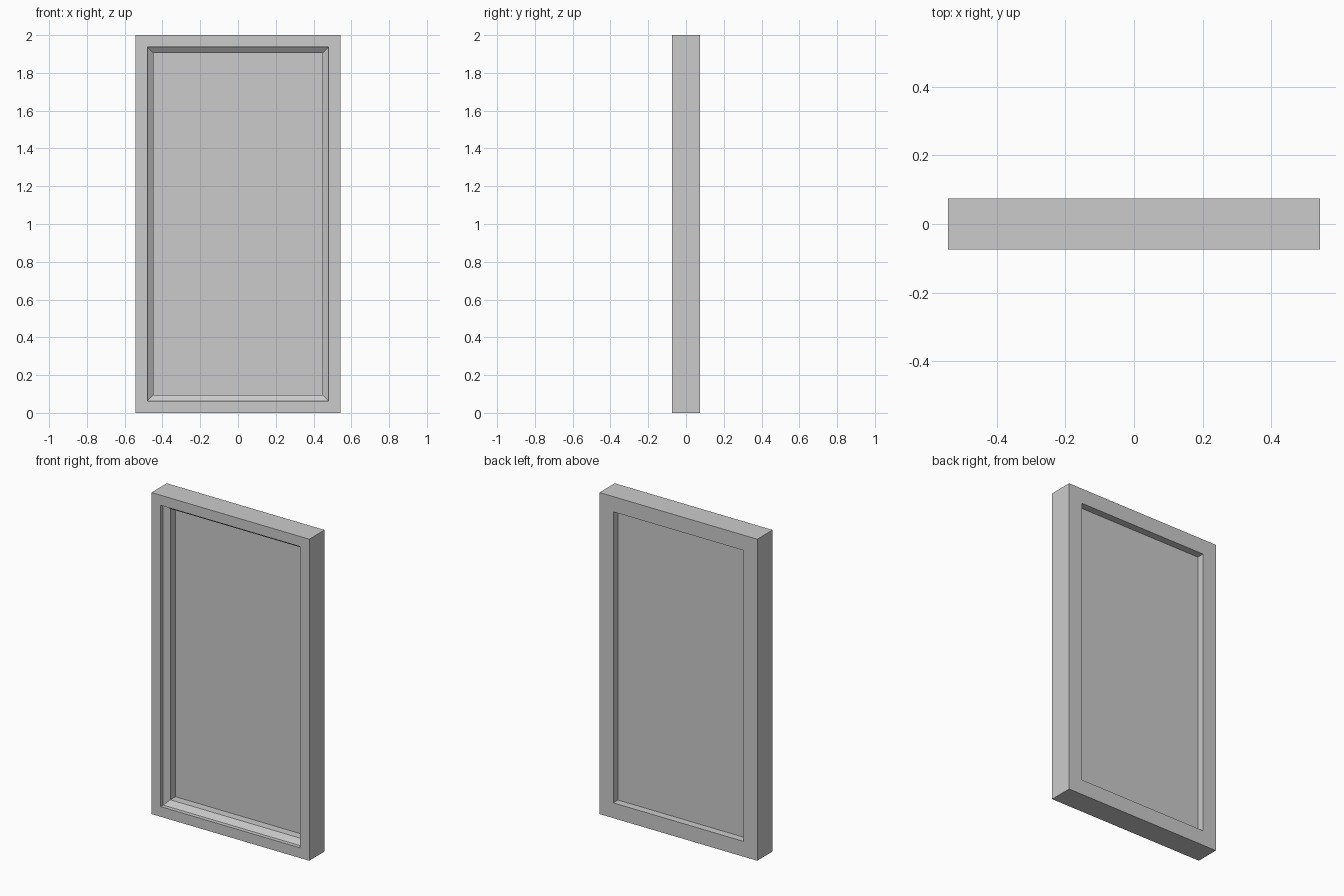
import bpy
import bmesh

if "Cube" in bpy.data.objects:
    bpy.data.objects.remove(bpy.data.objects["Cube"], do_unlink=True)

HALF_WIDTH, HEIGHT, HALF_DEPTH = 0.543, 2.0, 0.075
LIP, OPENING = 0.063, 0.095      # margins at the front lip and the inner opening
PANEL_Y = 0.027

grey = bpy.data.materials.new("plain grey")
grey.use_nodes = True
grey.diffuse_color = (0.6, 0.6, 0.6, 1)
grey.node_tree.nodes["Principled BSDF"].inputs["Base Color"].default_value = (0.6, 0.6, 0.6, 1)


def rectangle(bm, margin, y):
    """Four corners of the outline, inset by margin, at depth y."""
    w, low, high = HALF_WIDTH - margin, margin, HEIGHT - margin
    return [bm.verts.new((x, y, z)) for x, z in ((-w, low), (w, low), (w, high), (-w, high))]


def finish(bm, name):
    bmesh.ops.recalc_face_normals(bm, faces=bm.faces)
    mesh = bpy.data.meshes.new(name)
    bm.to_mesh(mesh)
    bm.free()
    mesh.materials.append(grey)
    obj = bpy.data.objects.new(name, mesh)
    bpy.context.collection.objects.link(obj)
    return obj


# Mitred frame: one moulding profile (margin, depth) swept round the outline
profile = [
    (0, -HALF_DEPTH),
    (LIP, -HALF_DEPTH),
    (LIP, -0.05),
    (OPENING, -0.025),
    (OPENING, HALF_DEPTH),
    (0, HALF_DEPTH),
]
bm = bmesh.new()
loops = [rectangle(bm, margin, y) for margin, y in profile]
for a, b in zip(loops, loops[1:] + loops[:1]):
    for i in range(4):
        j = (i + 1) % 4
        bm.faces.new((a[i], a[j], b[j], b[i]))
finish(bm, "frame")

# Thin panel closing the opening
bm = bmesh.new()
front = rectangle(bm, OPENING, PANEL_Y - 0.002)
back = rectangle(bm, OPENING, PANEL_Y + 0.002)
bm.faces.new(front)
bm.faces.new(back[::-1])
for i in range(4):
    j = (i + 1) % 4
    bm.faces.new((front[i], front[j], back[j], back[i]))
finish(bm, "panel")
